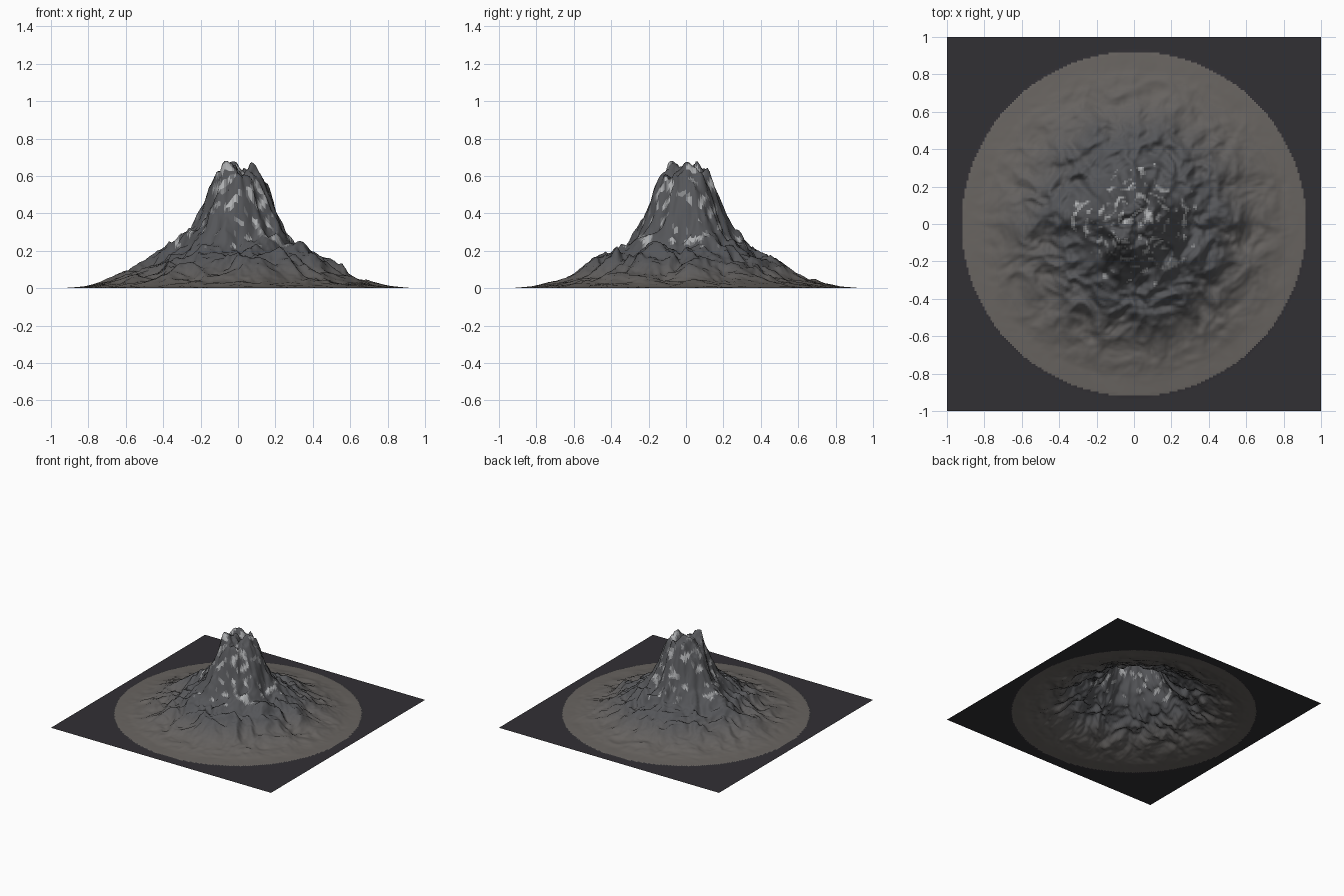
import bpy, bmesh, math
from mathutils import Vector, noise

if "Cube" in bpy.data.objects:
    bpy.data.objects.remove(bpy.data.objects["Cube"])

N = 190
RIM = 0.92

# mean radial profile: (radius, height)
PROFILE = [(0, .60), (.07, .615), (.12, .585), (.16, .50), (.20, .39), (.25, .285), (.31, .215),
           (.38, .165), (.46, .122), (.55, .08), (.64, .047), (.73, .025), (.82, .009), (RIM, .002), (3, 0)]
# shoulders and spurs: x, y, radius, height
BUMPS = [(.38, -.20, .08, .05), (-.33, .06, .10, .05), (-.20, .48, .07, .04), (.08, -.48, .09, .04),
         (.24, -.40, .07, .04), (.53, .02, .06, .03), (-.60, .0, .10, .025), (.15, .50, .07, .04),
         (-.10, -.16, .05, .05), (.11, .10, .04, .04), (-.05, .14, .05, .04), (-.38, .36, .08, .03),
         (-.06, -.07, .03, .05), (.10, .0, .03, .04), (-.05, .07, .03, .04)]


def profile(r):
    for (r0, h0), (r1, h1) in zip(PROFILE, PROFILE[1:]):
        if r <= r1:
            return h0 + (h1 - h0) * (r - r0) / (r1 - r0)
    return 0.0


def ridged(p, octaves):
    total, amp = 0.0, 1.0
    for _ in range(octaves):
        total += amp * (0.5 - abs(noise.noise(p)) * 1.7)
        p = p * 2.1 + Vector((3.1, 7.7, 1.3))
        amp *= 0.5
    return total


def height(x, y):
    r = math.hypot(x, y)
    if r >= RIM:
        return 0.0
    a = math.atan2(y, x)
    fade = min(1, (RIM - r) / 0.48) ** 1.7
    # warp gives swirling folds, angular noise gives radial spurs
    p = Vector((x, y, 0.4))
    wx, wy = noise.noise(p * 5), noise.noise(p * 5 + Vector((9, 4, 2)))
    spur = 0.8 * noise.noise(Vector((math.cos(a) * 2.6, math.sin(a) * 2.6, r * 1.5)))
    spur += 0.6 * noise.noise(Vector((math.cos(a) * 6, math.sin(a) * 6, r * 2 + 5)))
    h = profile(r * (1 - 0.13 * spur * min(1, r / 0.12) * fade))
    q = Vector((x + wx * 0.07, y + wy * 0.07, 0.7))
    h += ridged(q * 5.5, 4) * 0.055 * fade * (0.7 if r < .12 else 1)
    h += noise.noise(q * 17) * 0.022 * fade
    # jagged summit
    h += (noise.noise(p * 22) * 0.06 + noise.noise(p * 45) * 0.03) * math.exp(-(r / 0.18) ** 2)
    for bx, by, br, bh in BUMPS:
        h += bh * math.exp(-((x - bx) ** 2 + (y - by) ** 2) / br ** 2)
    return max(0.001, h)


def mix(c0, c1, t):
    return [a + (b - a) * t for a, b in zip(c0, c1)]


# palette: dark plain, soil-to-rock ramp, pale streaks
PLAIN, SOIL, ROCK, PALE = (.031, .029, .034), (.140, .128, .118), (.090, .092, .099), (.50, .51, .52)
STEPS, BLENDS = 10, 5
palette = [PLAIN] + [mix(SOIL, ROCK, i / (STEPS - 1)) for i in range(STEPS)]
palette += [mix(ROCK, PALE, (i + 1) / (BLENDS + 1)) for i in range(BLENDS)]

# height field sheet
bm = bmesh.new()
bmesh.ops.create_grid(bm, x_segments=N, y_segments=N, size=1)
for v in bm.verts:
    v.co.z = height(v.co.x, v.co.y)
    # soft cap keeps the peaks at the right height
    if v.co.z > 0.64:
        v.co.z = 0.64 + 0.045 * math.tanh((v.co.z - 0.64) / 0.045)
bm.normal_update()

# colour faces by height, with pale patches near the summit
for f in bm.faces:
    c = f.calc_center_median()
    f.smooth = True
    if math.hypot(c.x, c.y) > RIM:
        f.material_index = 0
        continue
    f.material_index = 1 + min(STEPS - 1, int(c.z / 0.17 * STEPS))
    patch = noise.noise(c * 17) + 0.3 * noise.noise(c * 40) + (c.z - 0.60) * 0.6
    if c.z > 0.22 and patch > 0.12:
        f.material_index = STEPS + 1 + min(BLENDS - 1, int((patch - 0.12) / 0.06))

mesh = bpy.data.meshes.new("mountain_terrain")
bm.to_mesh(mesh)
bm.free()
for i, c in enumerate(palette):
    m = bpy.data.materials.new(f"ground_shade_{i}")
    m.diffuse_color = (*c, 1)
    m.use_nodes = True
    m.node_tree.nodes["Principled BSDF"].inputs["Base Color"].default_value = m.diffuse_color
    mesh.materials.append(m)
terrain = bpy.data.objects.new("mountain_terrain", mesh)
bpy.context.collection.objects.link(terrain)
